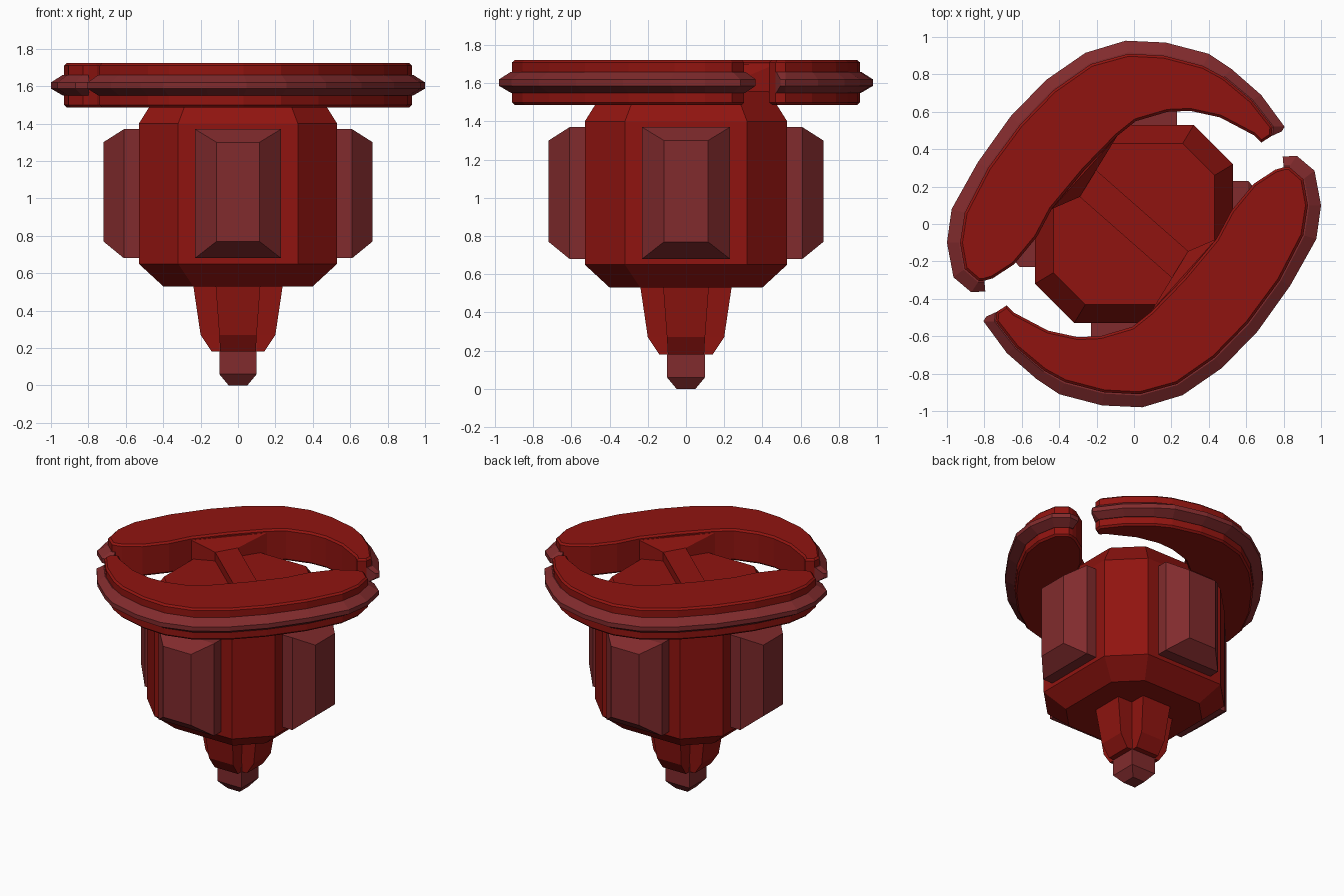
import bpy, bmesh, math
from mathutils import Matrix

if "Cube" in bpy.data.objects:
    bpy.data.objects.remove(bpy.data.objects["Cube"])


def material(name, color):
    m = bpy.data.materials.new(name)
    m.diffuse_color = color
    m.use_nodes = True
    m.node_tree.nodes["Principled BSDF"].inputs["Base Color"].default_value = m.diffuse_color
    return m


RED = material("dark_red", (0.28, 0.007, 0.005, 1))
PALE = material("dusty_red", (0.22, 0.024, 0.026, 1))


def loft(name, rings, mat, turn=0):
    """Skin closed rings of 3D points, cap both ends, turn about z."""
    bm = bmesh.new()
    rows = [[bm.verts.new(p) for p in ring] for ring in rings]
    n = len(rows[0])
    for a, b in zip(rows, rows[1:]):
        for i in range(n):
            j = (i + 1) % n
            bm.faces.new((a[i], a[j], b[j], b[i]))
    bm.faces.new(rows[0][::-1])
    bm.faces.new(rows[-1])
    bmesh.ops.recalc_face_normals(bm, faces=bm.faces)
    bm.transform(Matrix.Rotation(turn, 4, 'Z'))
    me = bpy.data.meshes.new(name)
    bm.to_mesh(me)
    bm.free()
    ob = bpy.data.objects.new(name, me)
    bpy.context.collection.objects.link(ob)
    me.materials.append(mat)
    return ob


def rect(a, b, z):
    return [(-a, -b, z), (a, -b, z), (a, b, z), (-a, b, z)]


def octagon(h, c, z):
    return [(x, y, z) for x, y in ((c, -h), (h, -c), (h, c), (c, h),
                                   (-c, h), (-h, c), (-h, -c), (-c, -h))]


def cross(h, c, z):
    quarter = [(h, -c), (h, c), (c, c)]
    out = []
    for k in range(4):
        for x, y in quarter:
            for _ in range(k):
                x, y = -y, x
            out.append((x, y, z))
    return out


# Octagonal body with chamfered ends
loft("body", [octagon(.40, .24, .53), octagon(.53, .32, .65),
              octagon(.53, .32, 1.40), octagon(.43, .26, 1.56)], RED)

# Cross-section stem and square tip
loft("stem", [cross(.14, .095, .18), cross(.20, .10, .27),
              cross(.24, .12, .54)], RED)
loft("tip", [rect(.05, .05, 0), rect(.10, .10, .06), rect(.10, .10, .26)], PALE)

# Chamfered block on each of the four sides
for k in range(4):
    loft(f"side_block_{k + 1}",
         [[(x, -w, lo), (x, w, lo), (x, w, hi), (x, -w, hi)]
          for x, w, lo, hi in ((.50, .23, .68, 1.37), (.61, .23, .68, 1.37),
                               (.72, .115, .77, 1.30))],
         PALE, k * math.pi / 2)

# Crescent outlines: outer edge, matching rim edge, inner edge
outer = [(.735, .47), (.74, .52), (.63, .66), (.48, .785), (.37, .845),
         (.16, .90), (-.03, .91), (-.23, .855), (-.43, .715), (-.61, .53),
         (-.78, .30), (-.905, .06), (-.93, -.10), (-.905, -.24), (-.83, -.305),
         (-.80, -.303)]
rim = [(.79, .495), (.805, .52), (.68, .69), (.52, .83), (.40, .91),
       (.17, .97), (-.045, .98), (-.26, .915), (-.47, .77), (-.66, .575),
       (-.835, .33), (-.975, .08), (-1.0, -.10), (-.965, -.285), (-.87, -.365),
       (-.795, -.36)]
inner = [(-.755, -.29), (-.64, -.215), (-.52, -.07), (-.44, .08), (-.265, .29),
         (-.09, .47), (.01, .55), (.18, .60), (.30, .605), (.46, .57),
         (.64, .475), (.68, .435)]

for side, turn in (("back", 0), ("front", math.pi)):
    shape = outer + inner
    blade = loft(f"{side}_crescent", [[(x, y, z) for x, y in shape]
                                      for z in (1.487, 1.723)], RED, turn)
    bev = blade.modifiers.new("edge", 'BEVEL')
    bev.width = .013
    bev.segments = 1
    bev.limit_method = 'ANGLE'
    bev.angle_limit = math.radians(80)

    # Pointed band along the outer edge
    section = [(-.3, 1.55), (.1, 1.55), (1, 1.587), (1, 1.62), (.1, 1.66), (-.3, 1.66)]
    loft(f"{side}_rim_band",
         [[(p[0] + t * (q[0] - p[0]), p[1] + t * (q[1] - p[1]), z)
           for t, z in section] for p, q in zip(outer, rim)], PALE, turn)

# Bridge across the top, flaring up into both crescents
half = [((-.10, .52), (-.49, .09), 1.705), ((-.09, .47), (-.44, .08), 1.70),
        ((-.205, .29), (-.29, .145), 1.625)]
stations = half + [((-b[0], -b[1]), (-a[0], -a[1]), z) for a, b, z in half[::-1]]
loft("bridge", [[(*a, 1.50), (*a, z), (*b, z), (*b, 1.50)]
                for a, b, z in stations], RED)
